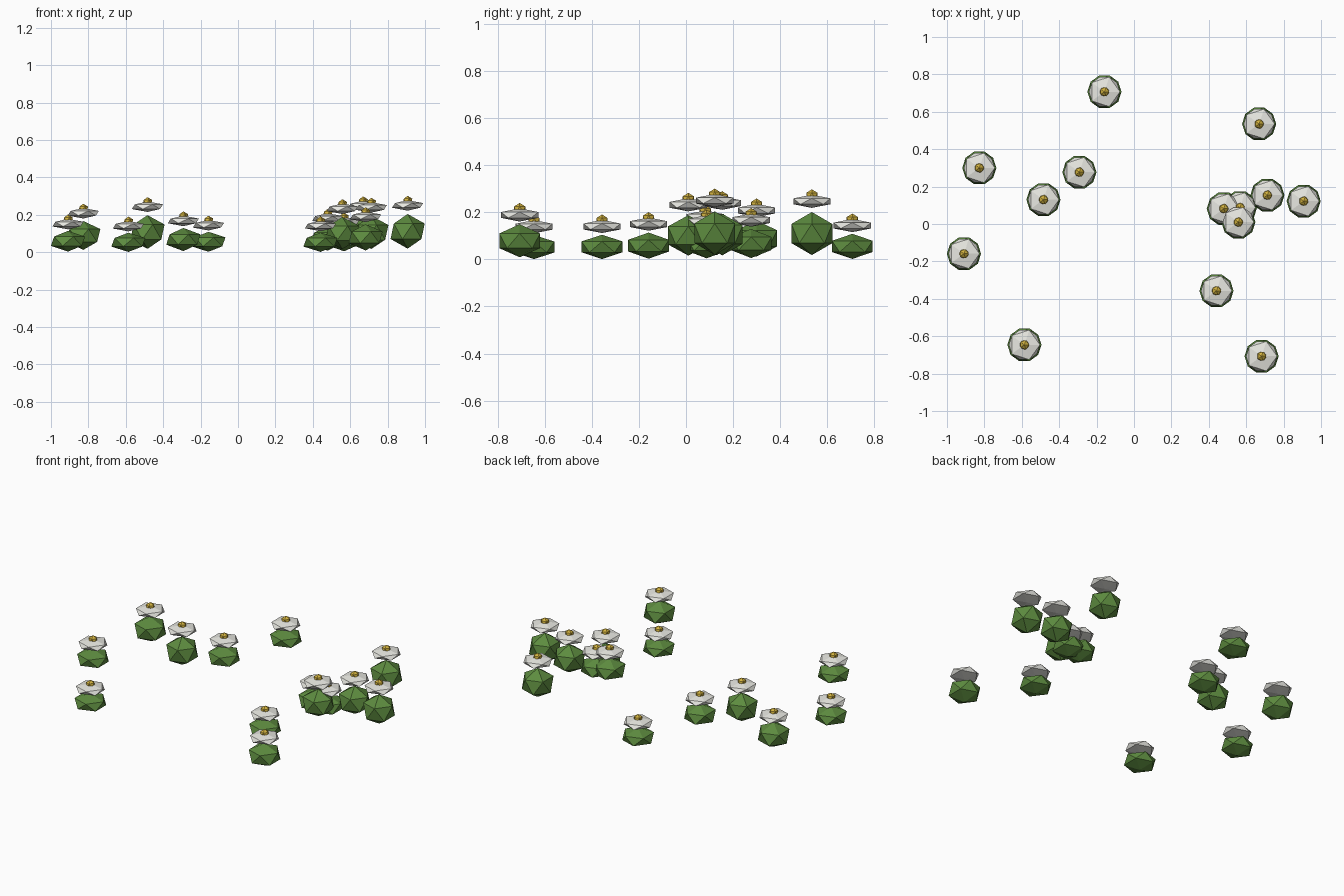
import bpy

# Flower positions: x, y, height of the petal disc
FLOWERS = [
    (-0.158, 0.707, 0.144), (0.669, 0.535, 0.247), (-0.827, 0.300, 0.208),
    (-0.292, 0.277, 0.167), (-0.484, 0.130, 0.243), (0.480, 0.082, 0.180),
    (0.567, 0.088, 0.160), (0.558, 0.010, 0.232), (0.713, 0.154, 0.239),
    (0.907, 0.122, 0.250), (-0.909, -0.159, 0.150), (0.441, -0.357, 0.140),
    (-0.586, -0.646, 0.139), (0.682, -0.707, 0.189),
]


def material(name, color):
    m = bpy.data.materials.new(name)
    m.diffuse_color = (*color, 1)
    return m


def faceted_ball(name, loc, scale, mat):
    bpy.ops.mesh.primitive_ico_sphere_add(subdivisions=1, radius=1, location=loc)
    ob = bpy.context.object
    ob.name = name
    ob.scale = scale
    ob.data.materials.append(mat)
    return ob


green = material("leaf_green", (0.11, 0.26, 0.05))
white = material("petal_white", (0.80, 0.80, 0.75))
yellow = material("centre_yellow", (0.65, 0.45, 0.05))

for i, (x, y, h) in enumerate(FLOWERS, 1):
    # Leafy base, stretched with the flower's height
    faceted_ball(f"leaves_{i}", (x, y, 0.53 * h - 0.021), (0.102, 0.102, 0.37 * h), green)
    # Flat petal disc
    faceted_ball(f"petals_{i}", (x, y, h), (0.093, 0.093, 0.028), white)
    # Small flower centre
    faceted_ball(f"flower_centre_{i}", (x, y, h + 0.024), (0.028, 0.028, 0.027), yellow)
